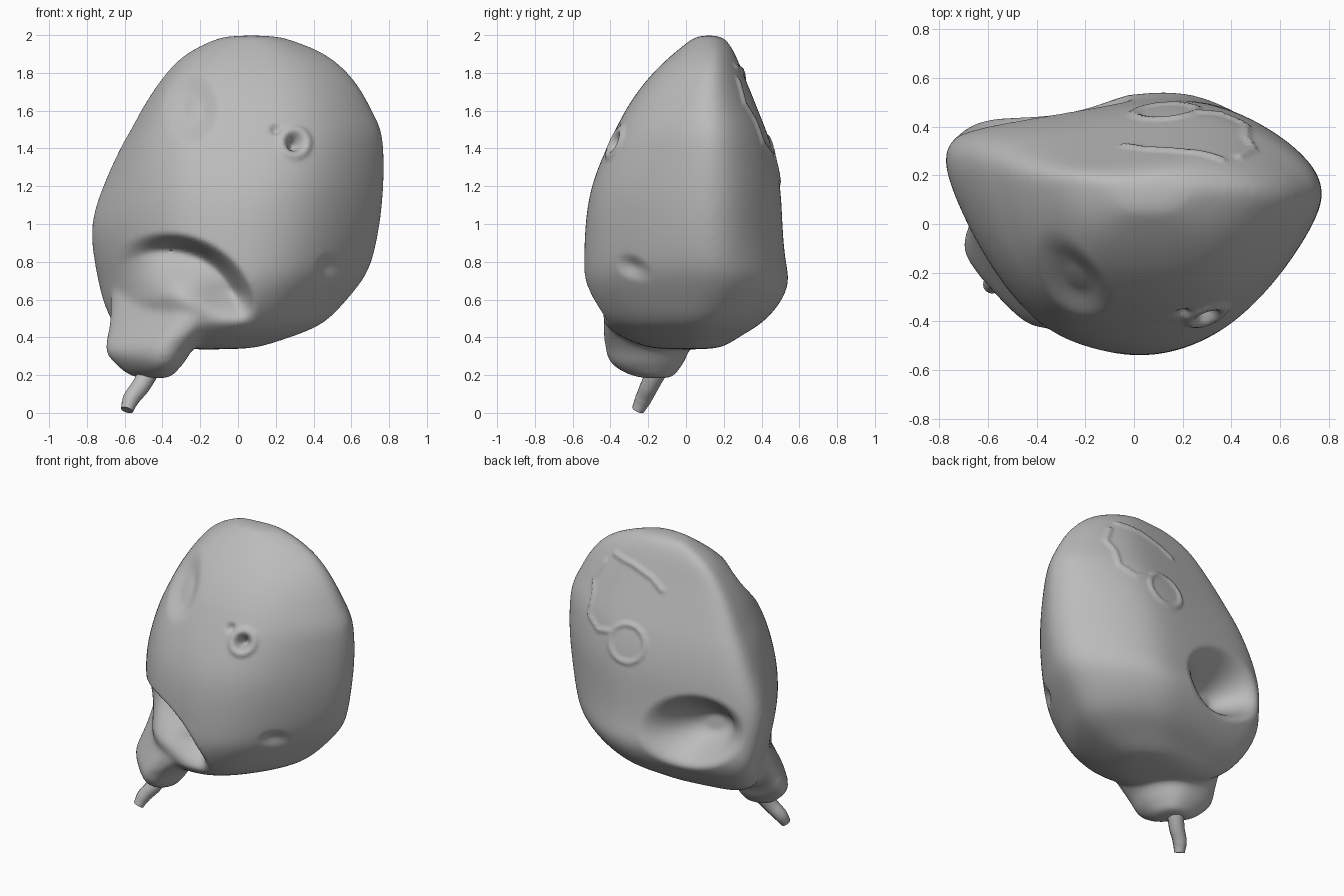
import bpy, bmesh, math
from mathutils import Vector

if "Cube" in bpy.data.objects:
    bpy.data.objects.remove(bpy.data.objects["Cube"])

grey = bpy.data.materials.new("plain_grey")
grey.diffuse_color = (0.5, 0.5, 0.5, 1)
grey.use_nodes = True
grey.node_tree.nodes["Principled BSDF"].inputs["Base Color"].default_value = grey.diffuse_color


def smooth(a, b, t):
    t = max(0.0, min(1.0, (t - a) / (b - a)))
    return t * t * (3 - 2 * t)


def bump(d, r):
    return 1 - smooth(0, r, d)


def loft(bm, low, high, slices, grow=(1, 1)):
    """Fit the unit outline (low blending to high) into each slice (z, x0, x1, y0, y1) and skin them."""
    rings = []
    for z, x0, x1, y0, y1 in slices:
        cx, cy, rx, ry = (x0 + x1) / 2, (y0 + y1) / 2, (x1 - x0) / 2, (y1 - y0) / 2
        k = smooth(.9, 1.6, z)
        ring = []
        for a, b in zip(low, high):
            u, v = Vector(a).lerp(Vector(b), k)
            ring.append(bm.verts.new((cx + u * rx * grow[0], cy + v * ry * grow[1], z)))
        rings.append(ring)
    n = len(low)
    for a, b in zip(rings, rings[1:]):
        for i in range(n):
            bm.faces.new((a[i], a[(i + 1) % n], b[(i + 1) % n], b[i]))
    bm.faces.new(rings[0])
    bm.faces.new(rings[-1])


def make(name, bm):
    bmesh.ops.recalc_face_normals(bm, faces=bm.faces[:])
    me = bpy.data.meshes.new(name)
    bm.to_mesh(me)
    bm.free()
    ob = bpy.data.objects.new(name, me)
    bpy.context.collection.objects.link(ob)
    ob.data.materials.append(grey)
    return ob


def pick(*obs):
    bpy.ops.object.select_all(action='DESELECT')
    for ob in obs:
        ob.select_set(True)
    bpy.context.view_layer.objects.active = obs[0]


def apply(ob, kind, **settings):
    pick(ob)
    m = ob.modifiers.new(kind, kind)
    for k, v in settings.items():
        setattr(m, k, v)
    bpy.ops.object.modifier_apply(modifier=m.name)


# Main body: flat back, rounded front, boxier towards the top
outline = [(-1, .4), (-1, .63), (-.87, .78), (-.4, .89), (.1, .99), (.4, 1), (.72, .78), (.93, .52),
           (1, .3), (.98, .08), (.8, -.36), (.55, -.76), (.3, -.95), (.05, -1), (-.25, -.93), (-.52, -.74), (-.8, -.2)]
top_outline = list(outline)
top_outline[-3:] = [(-.33, -.98), (-.66, -.84), (-.9, -.3)]
slices = [
    (.335, -.38, .05, -.15, .15), (.36, -.50, .15, -.25, .22), (.41, -.60, .30, -.36, .29),
    (.47, -.65, .45, -.44, .40), (.58, -.70, .55, -.50, .50), (.70, -.725, .65, -.54, .55),
    (.80, -.745, .70, -.54, .52), (1.0, -.77, .74, -.535, .505), (1.2, -.70, .76, -.505, .50),
    (1.4, -.61, .76, -.42, .455), (1.5, -.55, .75, -.37, .42), (1.6, -.50, .70, -.32, .38),
    (1.7, -.44, .65, -.255, .34), (1.8, -.37, .58, -.175, .30), (1.9, -.28, .47, -.07, .26),
    (1.97, -.14, .30, .02, .22), (2.0, -.06, .20, .06, .18)]
bm = bmesh.new()
loft(bm, outline, top_outline, slices, (1.03, 1.02))
body = make("fruit_body", bm)
apply(body, 'SUBSURF', levels=2)

# Knob at the lower left, cut off diagonally on its outer front side
knob_outline = [(-1, .6), (-.86, .2), (-.45, -.3), (0, -.8), (.35, -1), (.7, -.88), (1, -.3),
                (.92, .4), (.5, .92), (0, 1), (-.65, .88)]
knob_slices = [
    (.18, -.55, -.35, -.25, -.07), (.215, -.61, -.33, -.34, -.05), (.26, -.66, -.28, -.41, -.01),
    (.32, -.72, -.25, -.43, .01), (.38, -.71, -.19, -.44, .05), (.48, -.69, -.06, -.45, .14),
    (.60, -.69, .03, -.43, .24), (.72, -.69, 0, -.32, .27)]
bm = bmesh.new()
loft(bm, knob_outline, knob_outline, knob_slices, (1.03, 1.03))
knob = make("knob", bm)
apply(knob, 'SUBSURF', levels=2)

# Fuse the two and soften the join
pick(body, knob)
bpy.ops.object.join()
apply(body, 'REMESH', mode='VOXEL', voxel_size=.016)
apply(body, 'SMOOTH', factor=.5, iterations=16)

# Raised seams on the back, as (x, z) paths
ring = [(.13 + .13 * math.cos(math.tau * i / 16), 1.34 + .12 * math.sin(math.tau * i / 16)) for i in range(17)]
seams = [ring,
         [(.25, 1.39), (.36, 1.37), (.46, 1.43), (.46, 1.56), (.49, 1.64), (.43, 1.76)],
         [(-.04, 1.70), (.05, 1.76), (.2, 1.81), (.36, 1.83)]]


def path_distance(p, path):
    best = 9
    for a, b in zip(path, path[1:]):
        a, b = Vector(a), Vector(b)
        t = max(0, min(1, (p - a).dot(b - a) / (b - a).length_squared))
        best = min(best, (p - a.lerp(b, t)).length)
    return best


# Dents, hollows, hole and seams
normals = [v.normal.copy() for v in body.data.vertices]
for v, n in zip(body.data.vertices, normals):
    x, y, z = v.co
    if n.y < .3 and y < .1:
        fade = smooth(.1, -.05, y)
        # front hollow below a curved lip
        e = math.hypot((x + .38) / .49, (z - .5) / .46)
        hollow = (1 - smooth(.76, 1, e)) * smooth(.2, .8, e) * smooth(.46, .66, z) * smooth(-.68, -.28, x)
        v.co.y += .2 * hollow * fade
        # shallow thumb dent, little side dent
        e = math.hypot((x + .25) / .16, (z - 1.62) / .21)
        v.co -= n * .04 * (1 - smooth(.3, 1, e)) * smooth(.05, -.15, y)
        v.co -= n * .025 * bump(math.hypot(x - .48, z - .77), .08)
        # worm hole with a raised rim
        d = math.hypot(x - .3, z - 1.43)
        v.co += n * (.014 * bump(abs(d - .07), .035) - .08 * bump(d, .055))
        v.co -= n * .025 * bump(math.hypot(x - .2, z - 1.5), .04)
    elif n.y > .2 and y > 0:
        # scooped hollow at the back left
        e = math.hypot((x + .36) / .37, (z - .85 + .15 * (x + .36)) / .27)
        v.co += Vector((-.02, -.25, -.02)) * (1 - smooth(.15, 1, e))
        if z > 1.15:
            d = min(path_distance(Vector((x, z)), s) for s in seams)
            v.co += n * .012 * bump(d, .027)

# Curved stem
cu = bpy.data.curves.new("stem", 'CURVE')
cu.dimensions = '3D'
cu.bevel_depth = .045
cu.bevel_resolution = 4
cu.use_fill_caps = True
sp = cu.splines.new('BEZIER')
points = [(-.45, -.13, .27, 1.3), (-.51, -.19, .15, 1.1), (-.568, -.228, .07, .98), (-.588, -.255, .015, .75)]
sp.bezier_points.add(len(points) - 1)
for bp, (x, y, z, r) in zip(sp.bezier_points, points):
    bp.co = (x, y, z)
    bp.radius = r
    bp.handle_left_type = bp.handle_right_type = 'AUTO'
stem = bpy.data.objects.new("stem", cu)
bpy.context.collection.objects.link(stem)
pick(stem)
bpy.ops.object.convert(target='MESH')
stem = bpy.context.object
for v in stem.data.vertices:
    v.co.z = max(v.co.z, 0)

for ob in (body, stem):
    ob.data.materials.clear()
    ob.data.materials.append(grey)
    pick(ob)
    bpy.ops.object.shade_smooth_by_angle(angle=math.radians(50))
